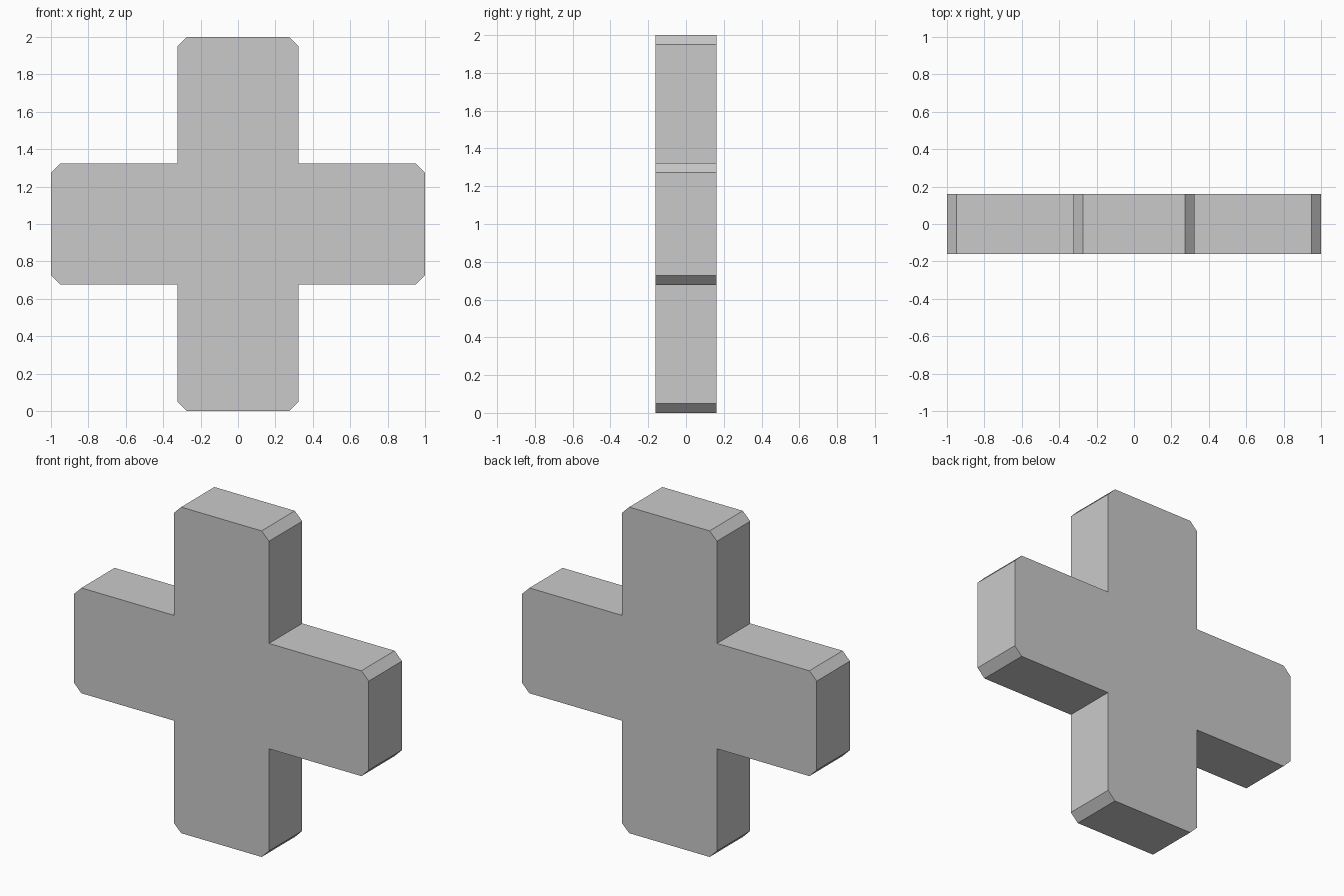
import bpy
import bmesh
from mathutils import Matrix, Vector

if "Cube" in bpy.data.objects:
    bpy.data.objects.remove(bpy.data.objects["Cube"])

HALF_WIDTH = 0.323   # half the width of an arm
HALF_DEPTH = 0.161   # half the thickness of the cross
REACH = 1.0          # centre to the end of an arm
CHAMFER = 0.05       # cut at the outer corners

# Plain grey material
grey = bpy.data.materials.new("plain grey")
grey.use_nodes = True
colour = (0.59, 0.59, 0.59, 1)
grey.diffuse_color = colour
grey.node_tree.nodes["Principled BSDF"].inputs["Base Color"].default_value = colour

# One arm outline, starting at its inner corner
arm = [
    Vector((HALF_WIDTH, 0, HALF_WIDTH)),
    Vector((HALF_WIDTH, 0, REACH - CHAMFER)),
    Vector((HALF_WIDTH - CHAMFER, 0, REACH)),
    Vector((CHAMFER - HALF_WIDTH, 0, REACH)),
    Vector((-HALF_WIDTH, 0, REACH - CHAMFER)),
]

# Four arms turned around the centre make the whole outline
bm = bmesh.new()
outline = []
for quarter in range(4):
    turn = Matrix.Rotation(-quarter * 1.5707963, 3, "Y")
    for point in arm:
        outline.append(bm.verts.new(turn @ point + Vector((0, -HALF_DEPTH, REACH))))
face = bm.faces.new(outline)

# Extrude the outline to its thickness
result = bmesh.ops.extrude_face_region(bm, geom=[face], use_keep_orig=True)
back = [v for v in result["geom"] if isinstance(v, bmesh.types.BMVert)]
bmesh.ops.translate(bm, verts=back, vec=(0, 2 * HALF_DEPTH, 0))
bmesh.ops.recalc_face_normals(bm, faces=bm.faces)

mesh = bpy.data.meshes.new("cross_block")
bm.to_mesh(mesh)
bm.free()
mesh.materials.append(grey)
cross = bpy.data.objects.new("cross_block", mesh)
bpy.context.collection.objects.link(cross)
